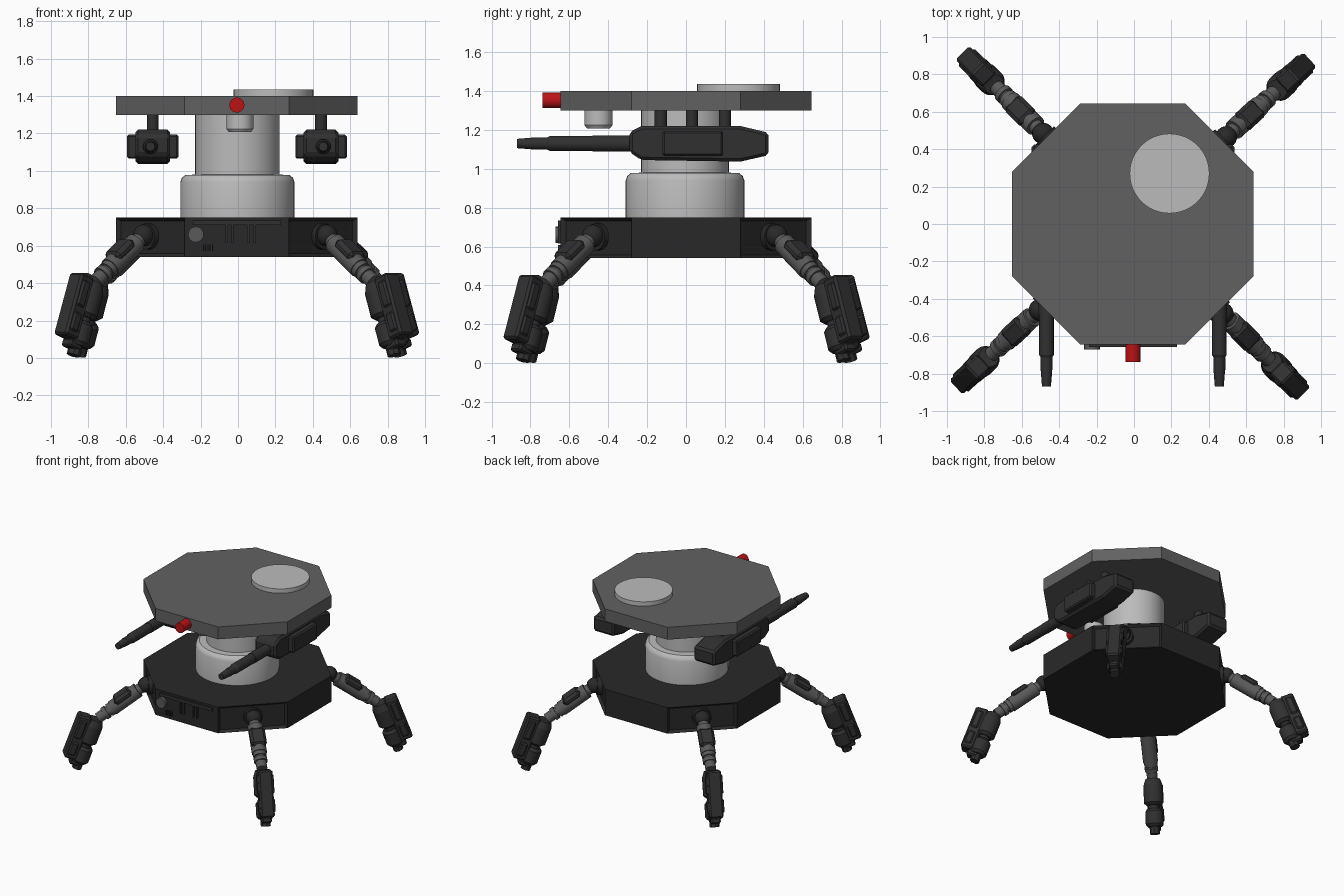
import bpy, bmesh, math
from mathutils import Matrix, Vector

if "Cube" in bpy.data.objects:
    bpy.data.objects.remove(bpy.data.objects["Cube"])


def material(name, col):
    m = bpy.data.materials.new(name)
    m.diffuse_color = (*col, 1)
    m.use_nodes = True
    m.node_tree.nodes["Principled BSDF"].inputs["Base Color"].default_value = m.diffuse_color
    return m


BODY = material("body_charcoal", (0.022, 0.022, 0.022))
DARK = material("weapon_charcoal", (0.03, 0.03, 0.031))
PLATE = material("plate_grey", (0.12, 0.12, 0.12))
STEEL = material("leg_grey", (0.10, 0.10, 0.10))
LIGHT = material("light_grey", (0.5, 0.5, 0.5))
RED = material("sensor_red", (0.5, 0.006, 0.008))
CX = -0.006


def finish(name, bm, mat, smooth=True, bevel=0, xf=None):
    if xf:
        bm.transform(xf)
    bmesh.ops.recalc_face_normals(bm, faces=bm.faces)
    me = bpy.data.meshes.new(name)
    bm.to_mesh(me)
    bm.free()
    ob = bpy.data.objects.new(name, me)
    bpy.context.collection.objects.link(ob)
    me.materials.append(mat)
    if bevel:
        b = ob.modifiers.new("bevel", 'BEVEL')
        b.width, b.segments = bevel, 1
    if smooth and not bevel:
        bpy.context.view_layer.objects.active = ob
        ob.select_set(True)
        bpy.ops.object.shade_smooth_by_angle(angle=math.radians(35))
        ob.select_set(False)
    return ob


def frame(p, q):
    # matrix at the middle of p-q with local z along it
    p, q = Vector(p), Vector(q)
    z = (q - p).normalized()
    y = Vector((0, 1, 0)) if abs(z.y) < 0.9 else Vector((1, 0, 0))
    x = y.cross(z).normalized()
    m = Matrix((x, z.cross(x), z)).transposed().to_4x4()
    m.translation = (p + q) / 2
    return m, (q - p).length


def rod(bm, p, q, r1, r2=None, seg=20):
    m, d = frame(p, q)
    bmesh.ops.create_cone(bm, cap_ends=True, segments=seg, radius1=r1,
                          radius2=r1 if r2 is None else r2, depth=d, matrix=m)


def beam(bm, p, q, wx, wy):
    m, d = frame(p, q)
    bmesh.ops.create_cube(bm, size=1, matrix=m @ Matrix.Diagonal((wx, wy, d, 1)))


def box(bm, c, s):
    bmesh.ops.create_cube(bm, size=1, matrix=Matrix.Translation(c) @ Matrix.Diagonal((*s, 1)))


def prism(bm, pts, offset):
    f = bm.faces.new([bm.verts.new(p) for p in pts])
    ext = bmesh.ops.extrude_face_region(bm, geom=[f])
    bmesh.ops.translate(bm, vec=offset, verts=[v for v in ext["geom"] if isinstance(v, bmesh.types.BMVert)])


def octagon(z0, z1):
    bm = bmesh.new()
    a, b = 0.645, 0.28
    pts = [(a, -b), (a, b), (b, a), (-b, a), (-a, b), (-a, -b), (-b, -a), (b, -a)]
    prism(bm, [(x + CX, y, z0) for x, y in pts], (0, 0, z1 - z0))
    bmesh.ops.recalc_face_normals(bm, faces=bm.faces)
    return bm


# lower hull with recessed diagonal panels
bm = octagon(0.54, 0.75)
diag = [f for f in bm.faces if abs(f.normal.x) > 0.3 and abs(f.normal.y) > 0.3]
bmesh.ops.inset_individual(bm, faces=diag, thickness=0.025, depth=-0.02)
finish("lower_hull", bm, BODY, smooth=False)

# front control panel details
bm = bmesh.new()
box(bm, (CX, -0.648, 0.722), (0.47, 0.02, 0.025))
for x in (-0.06, -0.03, 0.055, 0.09):
    box(bm, (x, -0.648, 0.665), (0.012, 0.02, 0.1))
for i in range(5):
    box(bm, (-0.185 + i * 0.012, -0.648, 0.59), (0.006, 0.02, 0.035))
finish("front_vents", bm, DARK, smooth=False)
bm = bmesh.new()
rod(bm, (-0.225, -0.64, 0.66), (-0.225, -0.67, 0.66), 0.042)
finish("front_port", bm, STEEL)

# turret neck: lathe profile of collar and column
bm = bmesh.new()
prof = [(0, 0.74), (0.305, 0.74), (0.305, 0.94), (0.297, 0.963), (0.278, 0.978), (0.226, 0.98), (0.226, 1.31), (0, 1.31)]
vs = [bm.verts.new((r, 0, z)) for r, z in prof]
es = [bm.edges.new(p) for p in zip(vs, vs[1:])]
bmesh.ops.spin(bm, geom=vs + es, axis=(0, 0, 1), cent=(0, 0, 0), steps=48, angle=2 * math.pi)
bmesh.ops.remove_doubles(bm, verts=bm.verts, dist=1e-4)
finish("turret_neck", bm, LIGHT, xf=Matrix.Translation((CX + 0.003, -0.005, 0)))

# top plate, hatch, lamp and red sensor
finish("top_plate", octagon(1.30, 1.40), PLATE, smooth=False)
bm = bmesh.new()
rod(bm, (0.19, 0.27, 1.39), (0.19, 0.27, 1.435), 0.213, seg=48)
finish("top_hatch", bm, LIGHT)
bm = bmesh.new()
rod(bm, (0.01, -0.45, 1.225), (0.01, -0.45, 1.31), 0.072, seg=32)
rod(bm, (0.01, -0.45, 1.208), (0.01, -0.45, 1.225), 0.06, 0.072, seg=32)
finish("under_lamp", bm, LIGHT)
bm = bmesh.new()
rod(bm, (CX, -0.64, 1.352), (CX, -0.738, 1.352), 0.04, seg=32)
finish("front_sensor", bm, RED)

# pair of hanging guns
for side, sx in (("left", -1), ("right", 1)):
    x = CX + sx * 0.45
    bm = bmesh.new()
    sil = [(-0.29, 1.085), (-0.23, 1.045), (0.28, 1.037), (0.425, 1.07), (0.425, 1.185), (0.28, 1.22), (-0.23, 1.22), (-0.29, 1.19)]
    prism(bm, [(x - 0.093, y, z) for y, z in sil], (0.186, 0, 0))
    finish(side + "_gun_housing", bm, DARK, bevel=0.015)
    bm = bmesh.new()
    box(bm, (x, 0.035, 1.13), (0.275, 0.31, 0.13))
    finish(side + "_gun_side_pods", bm, DARK, bevel=0.01)
    bm = bmesh.new()
    for y in (-0.13, 0.03, 0.2):
        rod(bm, (x, y, 1.2), (x, y, 1.31), 0.031)
    finish(side + "_gun_posts", bm, DARK)
    bm = bmesh.new()
    xb = CX + sx * 0.462
    for y0, y1, r0, r1 in ((-0.27, -0.48, 0.042, 0.042), (-0.48, -0.70, 0.039, 0.039),
                           (-0.70, -0.715, 0.039, 0.03), (-0.715, -0.78, 0.032, 0.032), (-0.78, -0.868, 0.031, 0.024)):
        rod(bm, (xb, y0, 1.13), (xb, y1, 1.13), r0, r1)
    finish(side + "_gun_barrel", bm, DARK)

# four legs, drawn in the x-z plane and turned to the diagonals
A, B = Vector((0.68, 0, 0.655)), Vector((1.04, 0, 0.40))
du = (B - A).normalized()
nu = Vector((-du.z, 0, du.x))
t = math.radians(20)
top = Vector((1.04, 0, 0.43))
dl, nl = Vector((math.sin(t), 0, -math.cos(t))), Vector((math.cos(t), 0, math.sin(t)))


def up(s, o=0):
    return A + du * s + nu * o


def low(s, o=0):
    return top + dl * s + nl * o


for name, ang in (("back_right", 42.8), ("back_left", 135), ("front_left", 222.8), ("front_right", 315)):
    R = Matrix.Translation((CX, 0.003, 0)) @ Matrix.Rotation(math.radians(ang), 4, 'Z')
    # hip socket and ball
    bm = bmesh.new()
    rod(bm, (0.62, 0, 0.65), (0.665, 0, 0.65), 0.07)
    bmesh.ops.create_uvsphere(bm, u_segments=20, v_segments=12, radius=0.058, matrix=Matrix.Translation(A))
    finish(name + "_hip", bm, BODY, xf=R)
    # upper leg tube with rings
    bm = bmesh.new()
    rod(bm, up(0.02), up(0.10), 0.04)
    rod(bm, up(0.07), up(0.30), 0.056)
    for s in (0.30, 0.345):
        rod(bm, up(s), up(s + 0.03), 0.05)
    rod(bm, up(0.28), up(0.43), 0.04)
    finish(name + "_upper_leg", bm, STEEL, xf=R)
    # armour on the upper leg
    bm = bmesh.new()
    beam(bm, up(0.11, 0.035), up(0.26, 0.035), 0.06, 0.118)
    finish(name + "_upper_armour", bm, DARK, bevel=0.02, xf=R)
    # shin cylinders and foot
    bm = bmesh.new()
    rod(bm, low(0.03), low(0.08), 0.055, 0.072)
    rod(bm, low(0.08), low(0.21), 0.072)
    rod(bm, low(0.21), low(0.23), 0.072, 0.05)
    rod(bm, low(0.22), low(0.27), 0.04)
    rod(bm, low(0.255), low(0.275), 0.05, 0.066)
    rod(bm, low(0.275), low(0.37), 0.066)
    rod(bm, low(0.37), low(0.39), 0.066, 0.05)
    rod(bm, low(0.38), low(0.443), 0.037, seg=8)
    finish(name + "_shin", bm, DARK, xf=R)
    bm = bmesh.new()
    beam(bm, low(0.37, 0.03), low(0.415, 0.03), 0.09, 0.075)
    finish(name + "_foot", bm, DARK, bevel=0.01, xf=R)
    # outer shin slab
    bm = bmesh.new()
    beam(bm, low(0.02, 0.085), low(0.37, 0.085), 0.10, 0.105)
    beam(bm, low(0.05, 0.09), low(0.2, 0.09), 0.06, 0.125)
    beam(bm, low(0.23, 0.09), low(0.34, 0.09), 0.06, 0.125)
    finish(name + "_shin_armour", bm, DARK, bevel=0.012, xf=R)
